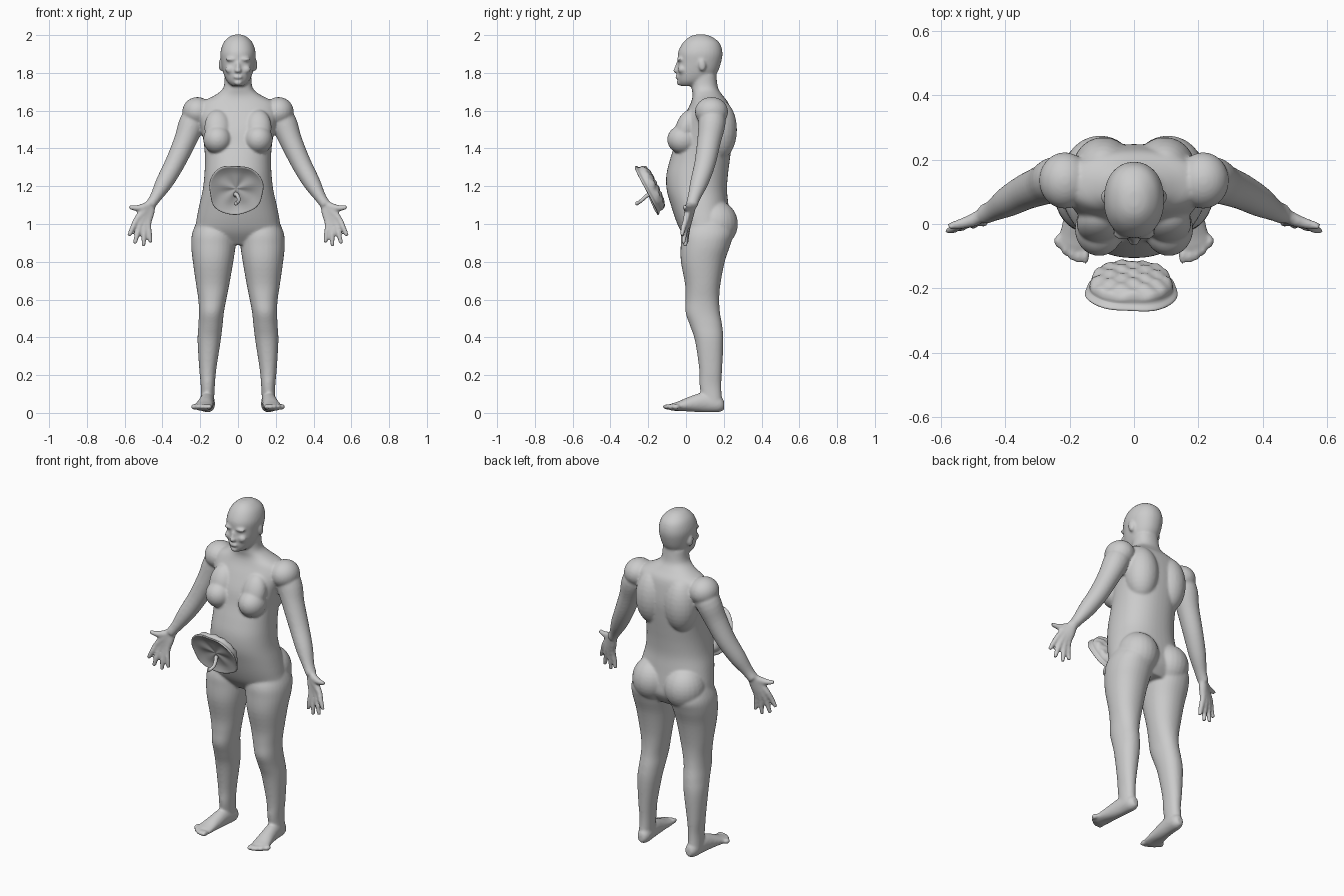
import bpy, bmesh, math
from mathutils import Vector, Matrix


def smooth_rows(rows, steps=4):
    # Catmull-Rom interpolation of equal-length tuples
    out = []
    for i in range(len(rows) - 1):
        a, b, c, d = (rows[max(i - 1, 0)], rows[i], rows[i + 1], rows[min(i + 2, len(rows) - 1)])
        for k in range(steps):
            t = k / steps
            out.append([0.5 * (2 * q + (r - p) * t + (2 * p - 5 * q + 4 * r - s) * t * t
                               + (3 * q - p - 3 * r + s) * t ** 3) for p, q, r, s in zip(a, b, c, d)])
    return out + [list(rows[-1])]


def skin(bm, rings):
    # closed skin over a list of point rings
    vs = [[bm.verts.new(p) for p in ring] for ring in rings]
    n = len(vs[0])
    for a, b in zip(vs, vs[1:]):
        for i in range(n):
            bm.faces.new((a[i], a[(i + 1) % n], b[(i + 1) % n], b[i]))
    bm.faces.new(vs[0][::-1])
    bm.faces.new(vs[-1])


def stack(bm, rows, power=2.0, side=1, n=32):
    # horizontal sections: z, centre x, half width, front y, back y
    rings = []
    for z, cx, w, yf, yb in smooth_rows(rows):
        ring = []
        for i in range(n):
            c, s = math.cos(2 * math.pi * i / n), math.sin(2 * math.pi * i / n)
            x = math.copysign(abs(c) ** (2 / power), c) * w
            y = math.copysign(abs(s) ** (2 / power), s) * (yb - yf) / 2
            ring.append((side * (cx + x), (yf + yb) / 2 + y, z))
        rings.append(ring)
    skin(bm, rings)


def tube(bm, rows, side=1, n=16, up=(0, 0, 1), steps=4):
    # sections along a path: x, y, z, radius across, radius along 'up'
    pts = smooth_rows(rows, steps)
    rings = []
    for i, p in enumerate(pts):
        c = Vector(p[:3])
        t = (Vector(pts[min(i + 1, len(pts) - 1)][:3]) - Vector(pts[max(i - 1, 0)][:3])).normalized()
        u = t.cross(Vector(up)).normalized()
        v = u.cross(t)
        ring = []
        for k in range(n):
            a = 2 * math.pi * k / n
            q = c + u * (p[3] * math.cos(a)) + v * (p[4] * math.sin(a))
            ring.append((side * q.x, q.y, q.z))
        rings.append(ring)
    skin(bm, rings)


def ball(bm, c, r, tilt=0.0):
    m = Matrix.Translation(c) @ Matrix.Rotation(tilt, 4, 'X') @ Matrix.Diagonal((*r, 1))
    bmesh.ops.create_uvsphere(bm, u_segments=24, v_segments=16, radius=1, matrix=m)


def finish(bm, name):
    bmesh.ops.recalc_face_normals(bm, faces=bm.faces)
    for f in bm.faces:
        f.smooth = True
    me = bpy.data.meshes.new(name)
    bm.to_mesh(me)
    bm.free()
    ob = bpy.data.objects.new(name, me)
    bpy.context.collection.objects.link(ob)
    return ob


body = bmesh.new()

# torso and neck
stack(body, [(.89, 0, .15, .03, .20), (.95, 0, .225, -.02, .235), (1.01, 0, .222, -.05, .235),
             (1.10, 0, .205, -.08, .225), (1.18, 0, .187, -.102, .217), (1.26, 0, .178, -.104, .222),
             (1.34, 0, .175, -.085, .232), (1.42, 0, .18, -.06, .242), (1.50, 0, .195, -.04, .248),
             (1.58, 0, .215, -.005, .24), (1.64, 0, .20, .025, .225), (1.68, 0, .125, .035, .195),
             (1.72, 0, .078, .03, .17), (1.79, 0, .07, .03, .16)], power=2.25, n=48)

# head
stack(body, [(1.73, 0, .03, -.028, .06), (1.755, 0, .058, -.042, .12), (1.80, 0, .078, -.046, .165),
             (1.86, 0, .09, -.043, .187), (1.91, 0, .093, -.042, .193), (1.96, 0, .077, -.016, .177),
             (1.992, 0, .045, .02, .135), (2.003, 0, .015, .055, .10)], power=2.15)
ball(body, (0, -.047, 1.812), (.02, .022, .014))
ball(body, (0, -.043, 1.835), (.011, .016, .035), -.25)
ball(body, (0, -.045, 1.778), (.026, .013, .011))
ball(body, (0, -.038, 1.748), (.022, .012, .014))

for s in (1, -1):
    # brow, cheek and ear
    ball(body, (s * .034, -.03, 1.872), (.032, .02, .011))
    ball(body, (s * .042, -.022, 1.818), (.026, .022, .022))
    ball(body, (s * .09, .085, 1.842), (.013, .02, .034), .15)

    # breast, shoulder blade, buttock and shoulder
    ball(body, (s * .108, -.015, 1.447), (.076, .085, .077))
    ball(body, (s * .108, .0, 1.51), (.07, .055, .10), -.35)
    ball(body, (s * .095, .175, 1.50), (.095, .095, .16))
    ball(body, (s * .105, .155, 1.0), (.115, .12, .125))
    ball(body, (s * .215, .135, 1.595), (.08, .088, .077))

    # arm
    tube(body, [(.19, .135, 1.62, .06, .06), (.24, .138, 1.54, .07, .072), (.28, .122, 1.44, .06, .063),
                (.335, .10, 1.32, .053, .056), (.39, .07, 1.22, .046, .048), (.437, .042, 1.14, .031, .034),
                (.465, .03, 1.10, .028, .032)], s, 20, up=(0, 1, 0))

    # palm and fingers
    for kx, ky, kz, tx, ty, tz in [(.538, 0, 1.022, .578, -.022, .937), (.518, .005, 1.002, .547, -.014, .896),
                                   (.496, .009, .994, .50, -.004, .882), (.475, .013, 1.0, .463, .004, .90)]:
        tube(body, [(.458, .036, 1.115, .024, .021), ((.458 + kx) / 2, ky + .012, (1.115 + kz) / 2, .024, .02),
                    (kx, ky, kz, .0165, .0165), ((kx + tx) / 2, (ky + ty) / 2 - .003, (kz + tz) / 2, .0145, .0145),
                    (tx, ty, tz, .011, .011)], s, 12, up=(0, 1, 0))
    tube(body, [(.46, .032, 1.105, .022, .02), (.50, .012, 1.088, .022, .021), (.54, .0, 1.084, .016, .016),
                (.577, -.008, 1.09, .011, .011)], s, 12, up=(0, 1, 0))

    # leg
    stack(body, [(.05, .163, .036, .09, .192), (.14, .16, .037, .072, .187), (.23, .16, .045, .07, .191),
                 (.38, .153, .061, .048, .198), (.46, .146, .064, .022, .192), (.53, .141, .066, -.002, .18),
                 (.60, .136, .074, -.002, .176), (.68, .134, .088, -.005, .182), (.80, .132, .107, -.027, .205),
                 (.89, .13, .118, -.028, .235), (.96, .125, .115, -.022, .25), (1.05, .11, .09, .02, .21)],
          2.15, s)

    # foot and toes
    tube(body, [(.157, .202, .045, .018, .025), (.158, .175, .045, .036, .042), (.164, .10, .055, .039, .052),
                (.172, .03, .047, .043, .042), (.181, -.035, .036, .05, .026), (.187, -.07, .031, .05, .02),
                (.19, -.085, .031, .04, .014)], s, 20)
    for i in range(5):
        ball(body, (s * (.151 + .021 * i), -.096 + .006 * i * (i - 1) * .6, .032), (.0135, .03 - .002 * i, .015))

woman = finish(body, "woman_body")
rm = woman.modifiers.new("fuse", 'REMESH')
rm.mode = 'VOXEL'
rm.voxel_size = .0065
rm.use_smooth_shade = True
sm = woman.modifiers.new("soften", 'SMOOTH')
sm.factor = .5
sm.iterations = 9

# placenta: dished front with raised rim, lobed back (local z is the front)
disc = bmesh.new()
profile = smooth_rows([(.003, .004), (.05, .004), (.095, .007), (.125, .015), (.142, .021), (.146, .014),
                       (.132, .002), (.131, -.014), (.118, -.032), (.08, -.042), (.04, -.045), (.003, -.045)], 3)
rings = []
for r, z in profile:
    ring = []
    for i in range(72):
        a = 2 * math.pi * i / 72
        out = 1 + .03 * math.cos(4 * a + math.pi) + .02 * math.sin(3 * a + .6) + .012 * math.sin(7 * a)
        x, y = r * out * math.cos(a), r * out * math.sin(a)
        if z < 0:
            h = z + .005 * math.sin(85 * x + 1) * math.sin(95 * y) * min(1, -z / .03)
        else:
            h = z + .003 * math.sin(5 * a) * math.sin(math.pi * min(r / .14, 1)) + .004 * math.sin(2 * a) * (r / .14) ** 3
        ring.append((x, y, h))
    rings.append(ring)
skin(disc, rings)
placenta = finish(disc, "placenta")
placenta.location = (-.01, -.193, 1.188)
placenta.rotation_euler = (math.radians(115.5), 0, 0)

# umbilical cord stump
cord = bmesh.new()
tube(cord, [(-.015, -.165, 1.15, .011, .011), (-.012, -.19, 1.158, .011, .011), (.0, -.212, 1.146, .010, .010),
            (.004, -.235, 1.125, .009, .009), (-.005, -.253, 1.112, .009, .009), (-.012, -.262, 1.108, .010, .010),
            (-.013, -.267, 1.107, .005, .005)], up=(1, 0, 0))
finish(cord, "umbilical_cord")
